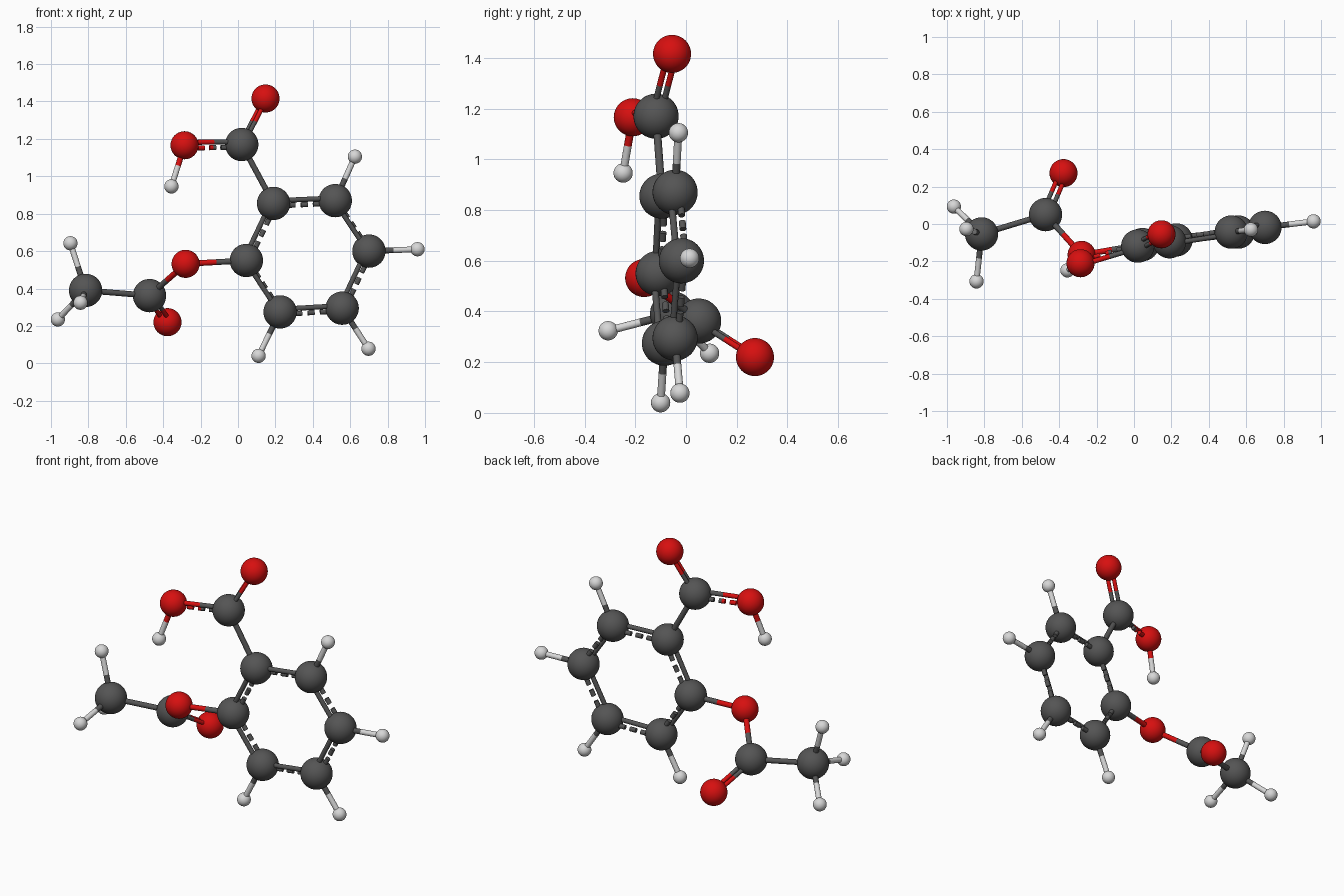
import bpy
from mathutils import Vector

if "Cube" in bpy.data.objects:
    bpy.data.objects.remove(bpy.data.objects["Cube"])


def material(name, rgb):
    m = bpy.data.materials.new(name)
    m.diffuse_color = (*rgb, 1)
    m.use_nodes = True
    m.node_tree.nodes["Principled BSDF"].inputs["Base Color"].default_value = m.diffuse_color
    return m


MATS = {"C": material("dark_grey", (0.09, 0.09, 0.09)),
        "O": material("red", (0.68, 0.005, 0.005)),
        "H": material("pale_grey", (0.68, 0.68, 0.68))}
RADIUS = {"C": 0.089, "O": 0.075, "H": 0.038}
LABEL = {"C": "carbon", "O": "oxygen", "H": "hydrogen"}

# Atom centres; the first letter of each key gives the element
ATOMS = {
    # six-sided ring
    "C1": (0.19, -0.095, 0.855), "C2": (0.52, -0.043, 0.87),
    "C3": (0.70, -0.018, 0.60), "C4": (0.557, -0.043, 0.295),
    "C5": (0.225, -0.085, 0.275), "C6": (0.045, -0.11, 0.55),
    # upper acid group
    "C7": (0.02, -0.118, 1.17), "O1": (0.147, -0.055, 1.416),
    "O2": (-0.286, -0.21, 1.166), "H0": (-0.356, -0.248, 0.946),
    # side ester group
    "O3": (-0.28, -0.165, 0.532), "C8": (-0.473, 0.05, 0.362),
    "O4": (-0.377, 0.272, 0.22), "C9": (-0.815, -0.053, 0.39),
    # end hydrogens
    "Ha": (-0.896, -0.027, 0.642), "Hb": (-0.963, 0.093, 0.235),
    "Hc": (-0.842, -0.307, 0.324),
    # ring hydrogens
    "H2": (0.625, -0.03, 1.105), "H3": (0.96, 0.014, 0.61),
    "H4": (0.698, -0.024, 0.078), "H5": (0.11, -0.1, 0.04),
}
SINGLE = ["C1-C7", "O2-H0", "C6-O3", "O3-C8", "C8-C9", "C9-Ha", "C9-Hb",
          "C9-Hc", "C2-H2", "C3-H3", "C4-H4", "C5-H5"]
DOUBLE = ["C7-O1", "C8-O4"]
DASHED = ["C1-C2", "C2-C3", "C3-C4", "C4-C5", "C5-C6", "C6-C1", "C7-O2"]


def finish(name, element):
    ob = bpy.context.object
    ob.name = name
    ob.data.materials.append(MATS[element])
    bpy.ops.object.shade_smooth_by_angle()


def rod(name, p, q, r, element):
    d = q - p
    bpy.ops.mesh.primitive_cylinder_add(
        vertices=20, radius=r, depth=d.length, location=(p + q) / 2,
        rotation=d.to_track_quat('Z', 'Y').to_euler())
    finish(name, element)


def two_tone(name, a, b, r, shift=Vector()):
    # each half of a bond takes the colour of its own atom
    p, q = Vector(ATOMS[a]) + shift, Vector(ATOMS[b]) + shift
    if a[0] == b[0]:
        rod(name, p, q, r, a[0])
    else:
        mid = (p + q) / 2
        rod(name + "_start", p, mid, r, a[0])
        rod(name + "_end", mid, q, r, b[0])


# Atoms
for key, pos in ATOMS.items():
    bpy.ops.mesh.primitive_uv_sphere_add(
        segments=40, ring_count=24, radius=RADIUS[key[0]], location=pos)
    finish(f"{LABEL[key[0]]}_atom", key[0])

# Single bonds
for bond in SINGLE:
    two_tone("single_bond", *bond.split("-"), 0.0155)

# Double bonds: two thin parallel rods
for bond in DOUBLE:
    a, b = bond.split("-")
    d = Vector(ATOMS[b]) - Vector(ATOMS[a])
    side = d.cross(Vector((0, 0, 1))).normalized() * 0.0185
    for s in (-1, 1):
        two_tone("double_bond", a, b, 0.012, side * s)

# Partial bonds: one solid rod beside a dashed rod
for bond in DASHED:
    a, b = bond.split("-")
    p, q = Vector(ATOMS[a]), Vector(ATOMS[b])
    d = (q - p).normalized()
    hint = Vector((1, 1, -1))
    side = (hint - d * hint.dot(d)).normalized() * 0.018
    two_tone("ring_bond", a, b, 0.0135, -side)
    for i in range(5):
        t = 0.1 + 0.2 * i
        element = a[0] if t < 0.45 else b[0]
        start, end = p.lerp(q, t - 0.055), p.lerp(q, t + 0.055)
        if i == 2 and a[0] != b[0]:
            mid = p.lerp(q, 0.5)
            rod("bond_dash", start + side, mid + side, 0.0135, a[0])
            start = mid
        rod("bond_dash", start + side, end + side, 0.0135, element)
